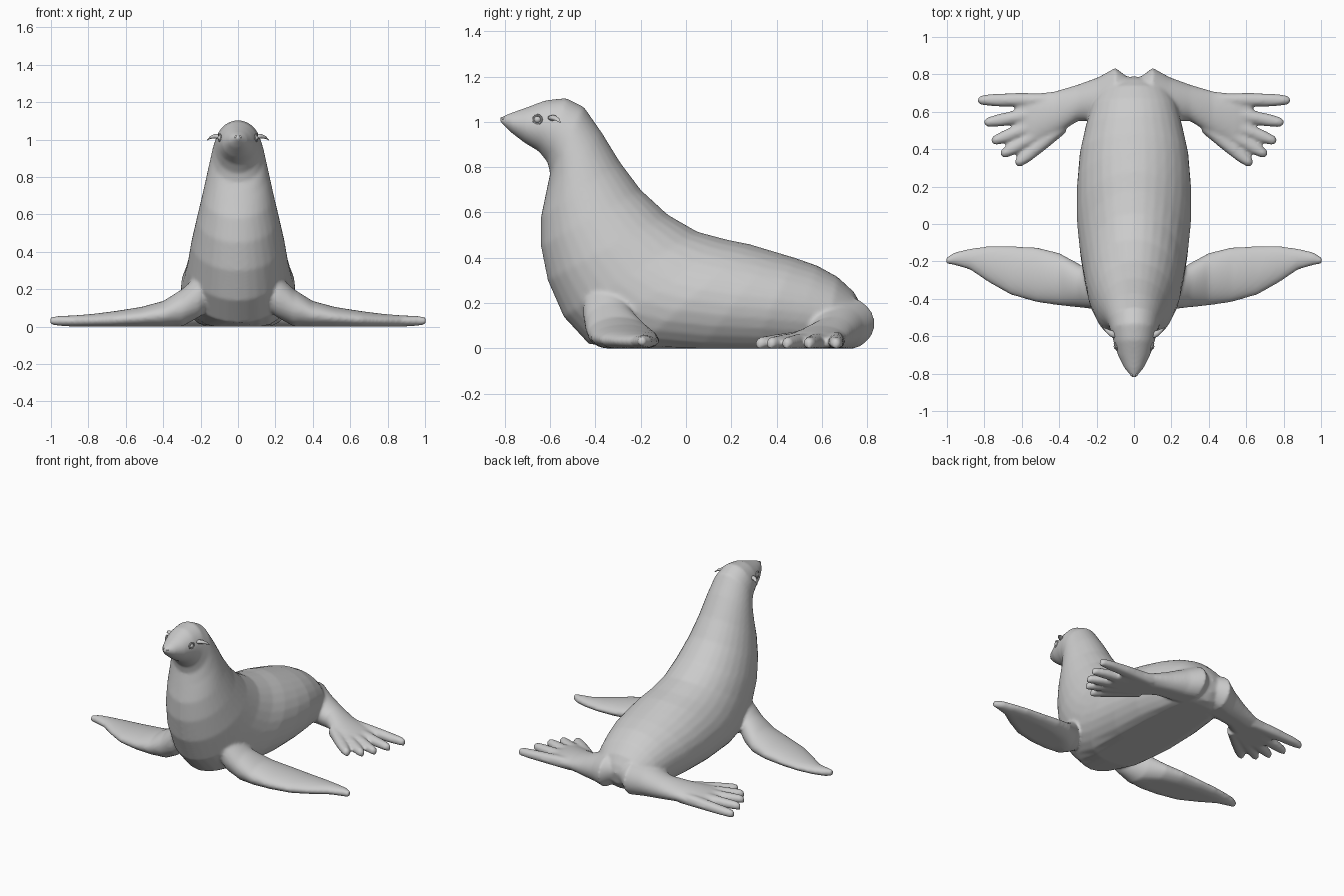
import bpy
import bmesh
import math
from mathutils import Vector

cube = bpy.data.objects.get("Cube")
if cube:
    bpy.data.objects.remove(cube, do_unlink=True)


def make_material(name, colour):
    mat = bpy.data.materials.new(name)
    mat.use_nodes = True
    mat.diffuse_color = colour
    mat.node_tree.nodes["Principled BSDF"].inputs["Base Color"].default_value = colour
    return mat


GREY = make_material("plain_grey", (0.6, 0.6, 0.6, 1))


def loft(bm, sections, sides=32):
    """Skin a row of ellipses, each given as centre and two half axes."""
    rings = []
    for centre, u, v in sections:
        ring = []
        for i in range(sides):
            angle = math.tau * i / sides
            p = centre + u * math.cos(angle) + v * math.sin(angle)
            p.z = max(p.z, 0)
            ring.append(bm.verts.new(p))
        rings.append(ring)
    for a, b in zip(rings, rings[1:]):
        for i in range(sides):
            j = (i + 1) % sides
            bm.faces.new((a[i], a[j], b[j], b[i]))
    bm.faces.new(rings[0])
    bm.faces.new(rings[-1])


def make_object(name, bm):
    bmesh.ops.recalc_face_normals(bm, faces=bm.faces)
    for face in bm.faces:
        face.smooth = True
    mesh = bpy.data.meshes.new(name)
    bm.to_mesh(mesh)
    bm.free()
    mesh.materials.append(GREY)
    obj = bpy.data.objects.new(name, mesh)
    bpy.context.collection.objects.link(obj)
    return obj


def torso_sections(rows):
    """Rows: back y, back z, belly y, belly z, half width."""
    for ay, az, by, bz, w in rows:
        back, belly = Vector((0, ay, az)), Vector((0, by, bz))
        yield (back + belly) / 2, (back - belly) / 2, Vector((w, 0, 0))


def limb_sections(rows, side):
    """Rows: x, front y, rear y, top z, bottom z."""
    for x, yf, yb, zt, zb in rows:
        yield (Vector((side * x, (yf + yb) / 2, (zt + zb) / 2)),
               Vector((0, (yb - yf) / 2, 0)), Vector((0, 0, (zt - zb) / 2)))


def toe_sections(base, tip, side):
    """A flat tapering digit with a rounded end, lying on the ground."""
    start = Vector((side * base[0], base[1], 0))
    end = Vector((side * tip[0], tip[1], 0))
    across = (end - start).normalized().cross(Vector((0, 0, 1)))
    for t, half, top in ((0, .035, .08), (.5, .037, .066), (.8, .034, .056),
                         (.95, .026, .05), (1, .015, .038)):
        yield (start.lerp(end, t) + Vector((0, 0, top / 2 - .003)),
               across * half, Vector((0, 0, top / 2 + .003)))


TORSO = (
    (-.82, 1.02, -.82, 1.0, .012),
    (-.77, 1.04, -.775, .955, .05),
    (-.70, 1.065, -.71, .905, .085),
    (-.62, 1.095, -.65, .87, .108),
    (-.53, 1.105, -.61, .82, .125),
    (-.45, 1.065, -.6, .77, .14),
    (-.37, .95, -.615, .70, .162),
    (-.29, .82, -.64, .58, .19),
    (-.20, .70, -.64, .45, .22),
    (-.08, .59, -.61, .30, .25),
    (.05, .515, -.54, .14, .27),
    (.18, .48, -.43, .02, .29),
    (.28, .46, -.25, -.03, .305),
    (.38, .43, .03, -.05, .305),
    (.48, .40, .28, -.05, .29),
    (.58, .365, .45, -.05, .26),
    (.67, .315, .6, -.04, .23),
    (.74, .25, .68, -.02, .19),
    (.775, .19, .73, .01, .12),
    (.79, .14, .77, .06, .04),
)
FRONT_FLIPPER = (
    (.12, -.43, -.27, .33, .12),
    (.21, -.455, -.27, .28, .05),
    (.30, -.445, -.21, .20, 0),
    (.40, -.435, -.155, .137, -.01),
    (.52, -.418, -.125, .105, -.01),
    (.66, -.378, -.118, .083, -.01),
    (.78, -.31, -.118, .068, -.005),
    (.88, -.243, -.132, .06, 0),
    (.96, -.22, -.152, .058, .005),
    (1.005, -.212, -.18, .05, .012),
)
HIND_FLIPPER = (
    (.04, .56, .79, .22, .03),
    (.10, .55, .835, .23, -.01),
    (.19, .55, .785, .19, -.01),
    (.30, .55, .745, .14, -.01),
    (.42, .475, .71, .1, -.01),
    (.54, .415, .695, .075, -.01),
    (.63, .42, .69, .05, 0),
)
TOES = (
    ((.42, .665), (.835, .662)),
    ((.42, .61), (.80, .54)),
    ((.42, .57), (.76, .44)),
    ((.41, .54), (.71, .368)),
    ((.38, .52), (.63, .318)),
)

# Torso, neck, head and all flippers fused into one smooth skin
skin = bmesh.new()
loft(skin, torso_sections(TORSO))
for side in (1, -1):
    loft(skin, limb_sections(FRONT_FLIPPER, side))
    loft(skin, limb_sections(HIND_FLIPPER, side))
    for base, tip in TOES:
        loft(skin, toe_sections(base, tip, side), 16)
body = make_object("body_and_flippers", skin)
remesh = body.modifiers.new("fuse", "REMESH")
remesh.mode = "VOXEL"
remesh.voxel_size = 0.01
remesh.use_smooth_shade = True
relax = body.modifiers.new("relax", "SMOOTH")
relax.factor = 0.5
relax.iterations = 6

for side, label in ((1, "left"), (-1, "right")):
    # Eyeball with a raised lid ring around it
    bm = bmesh.new()
    bmesh.ops.create_uvsphere(bm, u_segments=16, v_segments=10, radius=.016)
    bmesh.ops.translate(bm, verts=bm.verts, vec=(side * .093, -.655, 1.01))
    make_object(label + "_eye", bm)
    bpy.ops.mesh.primitive_torus_add(
        major_radius=.019, minor_radius=.005, major_segments=20, minor_segments=8,
        location=(side * .098, -.655, 1.01), rotation=(0, math.pi / 2, -side * .3))
    lid = bpy.context.object
    lid.name = label + "_eyelid"
    lid.data.materials.append(GREY)
    bpy.ops.object.shade_smooth_by_angle()

    # Small pointed ear, swept back and drooping at the tip
    bm = bmesh.new()
    ear = ((.095, -.595, 1.015, .02), (.125, -.585, 1.018, .017),
           (.148, -.57, 1.012, .011), (.165, -.555, .998, .003))
    loft(bm, [(Vector((side * x, y, z)), Vector((0, r, 0)), Vector((0, 0, r * .7)))
              for x, y, z, r in ear], 12)
    make_object(label + "_ear", bm)

    # Nostril bump
    bm = bmesh.new()
    bmesh.ops.create_uvsphere(bm, u_segments=10, v_segments=6, radius=.008)
    bmesh.ops.translate(bm, verts=bm.verts, vec=(side * .012, -.806, 1.015))
    make_object(label + "_nostril", bm)
